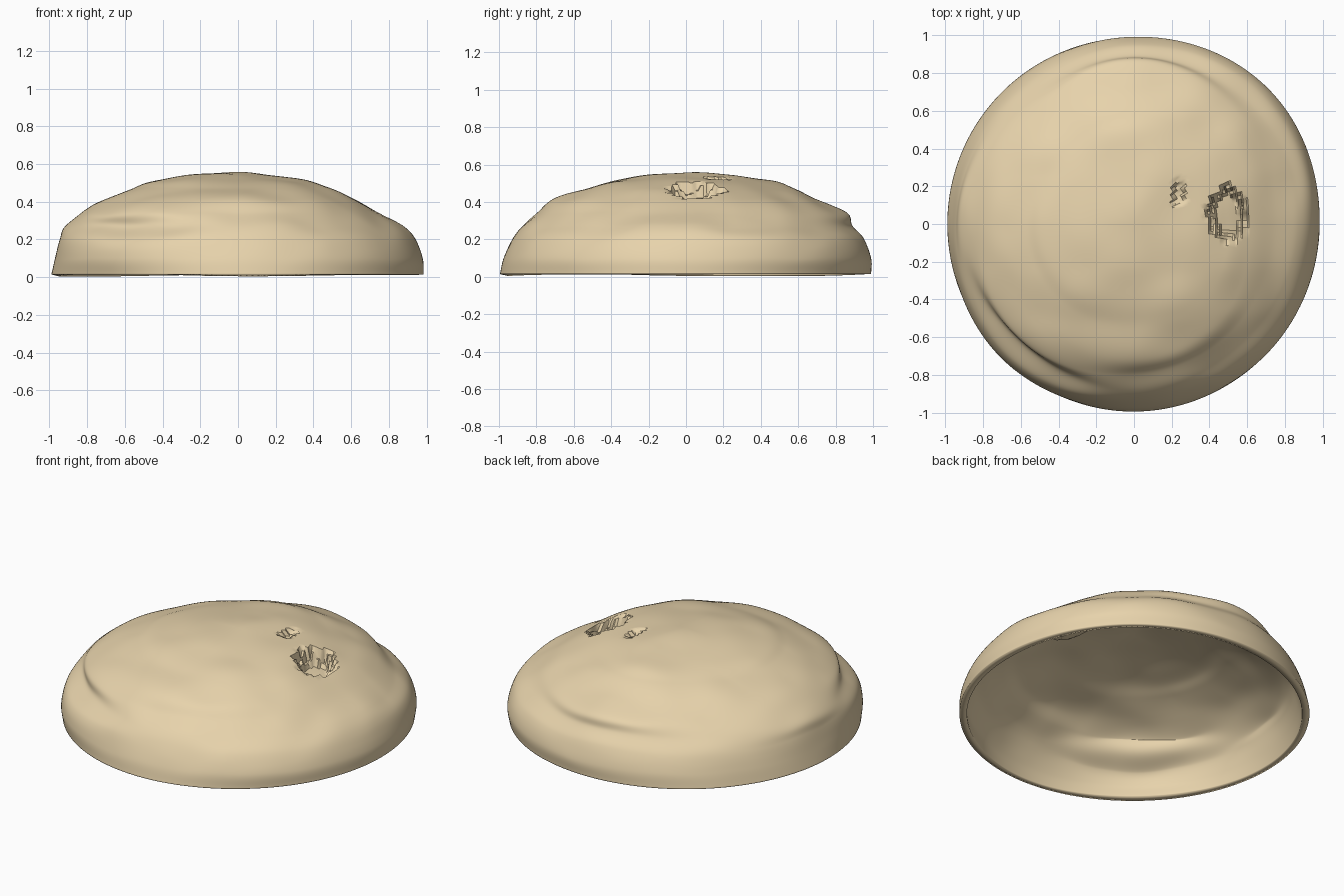
import bpy, bmesh, math
from mathutils import Vector, noise

if "Cube" in bpy.data.objects:
    bpy.data.objects.remove(bpy.data.objects["Cube"])

SEGMENTS, RINGS = 192, 110

# Shell radius at each height, one row per 45 degrees starting at +x
LEVELS = [0.014, 0.1, 0.2, 0.27, 0.34, 0.41, 0.47, 0.52]
TOP = 0.557
RADII = [
    [.985, .98, .94, .87, .74, .62, .50, .33],
    [1.00, 1.01, .97, .88, .80, .68, .53, .33],
    [.990, .99, .95, .89, .86, .70, .58, .42],
    [.990, .97, .93, .87, .79, .68, .54, .36],
    [.990, .97, .945, .92, .83, .71, .57, .42],
    [.990, 1.0, .97, .87, .85, .72, .57, .40],
    [.995, .975, .93, .88, .80, .72, .55, .36],
    [.985, .98, .93, .85, .77, .68, .54, .34],
]


def spline(a, b, c, d, t):
    return 0.5 * (2*b + (c-a)*t + (2*a-5*b+4*c-d)*t*t + (3*b-a-3*c+d)*t**3)


def profile(angle):
    """Radius/height control points for one direction."""
    f = angle / (math.pi / 4)
    i, t = int(f), f - int(f)
    rows = [RADII[(i + k) % 8] for k in (-1, 0, 1, 2)]
    pts = [Vector((spline(*[r[n] for r in rows], t), z)) for n, z in enumerate(LEVELS)]
    first = pts[0] * 2 - pts[1]
    return [first] + pts + [Vector((0, TOP)), Vector((-pts[-1].x, pts[-1].y))]


def dent(x, y, cx, cy, rx, ry, depth):
    """Ragged, blocky-edged hollow."""
    step = 0.028
    sx, sy = (round(x / step) + .2) * step, (round(y / step) + .2) * step
    d = math.hypot((sx - cx) / rx, (sy - cy) / ry)
    d += 0.25 * noise.noise(Vector((sx * 17, sy * 17, 3)))
    return depth * min(1, max(0, (1.05 - d) / 0.4))


def shell_point(pts, s, angle):
    f = s * len(LEVELS)
    i = min(int(f), len(LEVELS) - 1)
    p = spline(*pts[i:i + 4], f - i)
    x, y, z = p.x * math.cos(angle), p.x * math.sin(angle), p.y
    # Soft lumps that fade out towards the rim
    fade = min(1, s * 5)
    z += fade * 0.012 * noise.noise(Vector((x * 4, y * 4, z * 7)))
    # Main pit and small chip
    z -= dent(x, y, .50, .06, .105, .14, .10)
    z -= dent(x, y, .24, .17, .03, .07, .03)
    return Vector((x, y, z))


# Lumpy dome surface
bm = bmesh.new()
rings = [[] for _ in range(RINGS)]
for a in range(SEGMENTS):
    angle = a * math.tau / SEGMENTS
    pts = profile(angle)
    for k in range(RINGS):
        rings[k].append(bm.verts.new(shell_point(pts, k / RINGS, angle)))
crown = bm.verts.new(shell_point(profile(0), 1, 0))
for a in range(SEGMENTS):
    b = (a + 1) % SEGMENTS
    for low, high in zip(rings, rings[1:]):
        bm.faces.new((low[a], low[b], high[b], high[a]))
    bm.faces.new((rings[-1][a], rings[-1][b], crown))

mesh = bpy.data.meshes.new("crust_shell")
bm.to_mesh(mesh)
bm.free()
shell = bpy.data.objects.new("crust_shell", mesh)
bpy.context.collection.objects.link(shell)

# Wall thickness, open underneath
wall = shell.modifiers.new("wall", 'SOLIDIFY')
wall.thickness = 0.042
wall.offset = -1

# Sandy colour
mat = bpy.data.materials.new("sand")
mat.diffuse_color = (0.80, 0.65, 0.41, 1)
mat.use_nodes = True
mat.node_tree.nodes["Principled BSDF"].inputs["Base Color"].default_value = mat.diffuse_color
mesh.materials.append(mat)

bpy.context.view_layer.objects.active = shell
shell.select_set(True)
bpy.ops.object.shade_smooth_by_angle(angle=math.radians(40))
